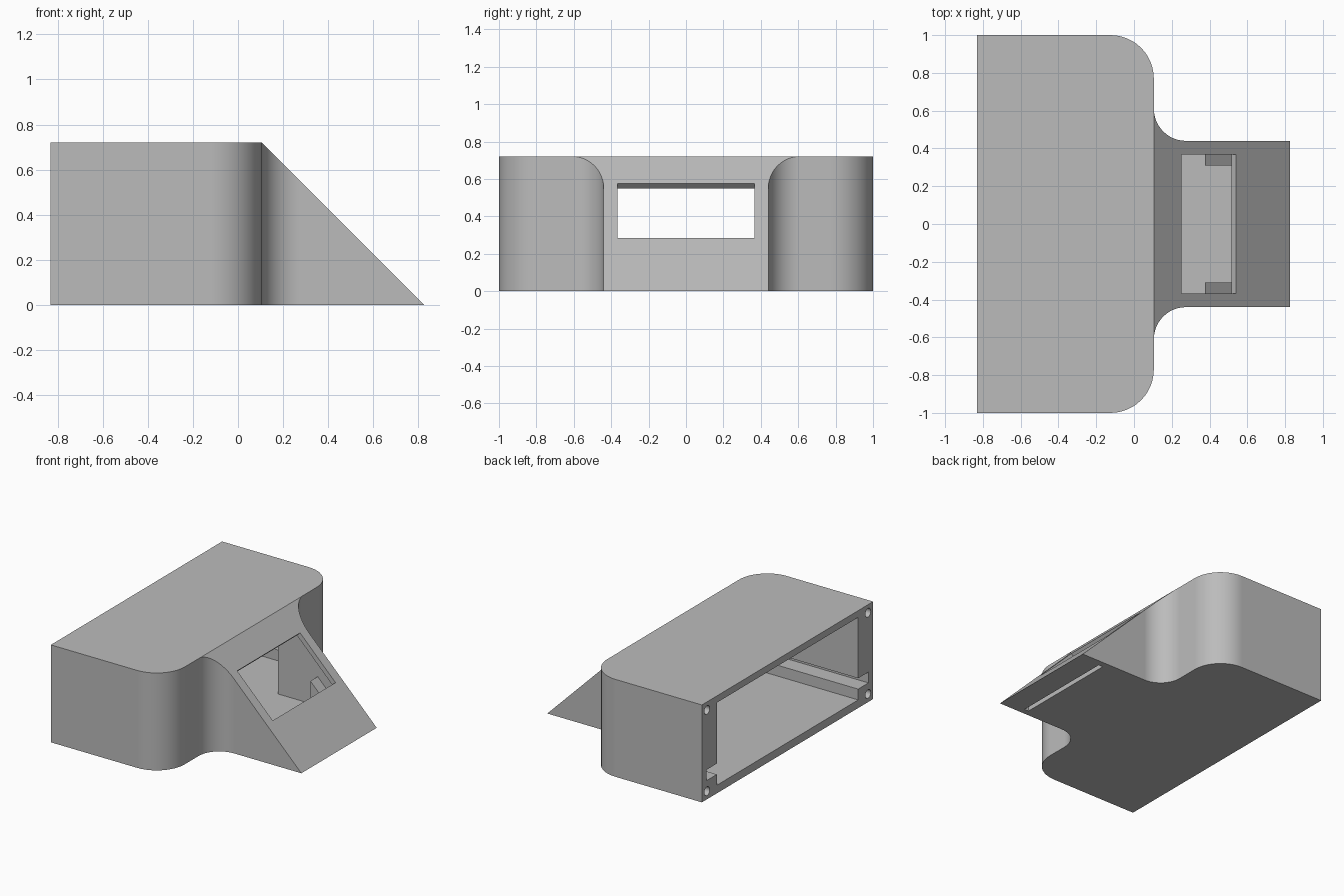
import bpy, bmesh, math
from mathutils import Vector

cube = bpy.data.objects.get("Cube")
if cube:
    bpy.data.objects.remove(cube, do_unlink=True)

grey = bpy.data.materials.new("plain grey")
grey.use_nodes = True
grey.diffuse_color = (0.5, 0.5, 0.5, 1)
grey.node_tree.nodes["Principled BSDF"].inputs["Base Color"].default_value = (0.5, 0.5, 0.5, 1)


def prism(name, points, offset):
    """Closed prism from a planar loop of 3D points swept by offset."""
    bm = bmesh.new()
    base = bm.faces.new([bm.verts.new(p) for p in points])
    swept = bmesh.ops.extrude_face_region(bm, geom=[base], use_keep_orig=True)
    moved = [g for g in swept["geom"] if isinstance(g, bmesh.types.BMVert)]
    bmesh.ops.translate(bm, verts=moved, vec=Vector(offset))
    bmesh.ops.recalc_face_normals(bm, faces=bm.faces[:])
    mesh = bpy.data.meshes.new(name)
    bm.to_mesh(mesh)
    bm.free()
    mesh.materials.append(grey)
    obj = bpy.data.objects.new(name, mesh)
    bpy.context.collection.objects.link(obj)
    return obj


def side_prism(name, xz, y0, y1):
    return prism(name, [(x, y0, z) for x, z in xz], (0, y1 - y0, 0))


def box(name, x0, x1, y0, y1, z0, z1):
    return side_prism(name, [(x0, z0), (x1, z0), (x1, z1), (x0, z1)], y0, y1)


def combine(target, tool, operation="DIFFERENCE"):
    mod = target.modifiers.new("bool", "BOOLEAN")
    mod.operation, mod.solver, mod.object = operation, "EXACT", tool
    bpy.context.view_layer.objects.active = target
    bpy.ops.object.modifier_apply(modifier=mod.name)
    bpy.data.objects.remove(tool, do_unlink=True)


def arc(cx, cy, r, a0, a1, steps=12):
    angles = [math.radians(a0 + (a1 - a0) * i / steps) for i in range(steps + 1)]
    return [(cx + r * math.cos(a), cy + r * math.sin(a)) for a in angles]


HEIGHT, BACK, FRONT, TIP = 0.72, -0.83, 0.105, 0.826
FLOOR, CEILING = 0.06, 0.67

# Plan outline: wide body, rounded shoulders, filleted into the neck
half = [(BACK, 1)] + arc(FRONT - 0.23, 0.77, 0.23, 90, 0)
half += arc(FRONT + 0.17, 0.61, 0.17, 180, 270) + [(TIP, 0.44)]
outline = half + [(x, -y) for x, y in reversed(half)]
housing = prism("housing", [(x, y, 0) for x, y in outline], (0, 0, HEIGHT))

# Sloping face of the neck
run = 0.1
combine(housing, side_prism("slope_cutter", [
    (TIP + run, -run), (TIP + run, HEIGHT + run), (TIP - HEIGHT - run, HEIGHT + run)], -1.2, 1.2))

# Main cavity open at the rear, and the wedge cavity in the neck
combine(housing, box("cavity_cutter", BACK - 0.1, 0.05, -0.825, 0.825, FLOOR, CEILING))
inner = 0.775
combine(housing, side_prism("neck_cutter", [
    (0, FLOOR), (inner - FLOOR, FLOOR), (inner - CEILING, CEILING), (0, CEILING)], -0.395, 0.395))

# Window cut square to the slope
out, inn = 0.1, -0.04
combine(housing, side_prism("window_cutter", [
    (0.25 + out, 0.575 + out), (0.54 + out, 0.285 + out),
    (0.54 + inn, 0.285 + inn), (0.25 + inn, 0.575 + inn)], -0.367, 0.367))

# Wedge supports behind the window
for s in (-1, 1):
    combine(housing, side_prism("support", [
        (0.375, 0.03), (0.62, 0.03), (0.375, 0.275)], s * 0.31, s * 0.42), "UNION")

# Thin slot through the floor near the tip
combine(housing, box("slot_cutter", 0.61, 0.645, -0.395, 0.395, -0.1, 0.1))

# Board grooves in the side walls and screw holes in the rear corners
for s in (-1, 1):
    combine(housing, box("groove_cutter", BACK - 0.1, -0.04, s * 0.8, s * 0.945, 0.14, 0.22))
    for z in (0.06, 0.66):
        ring = arc(s * 0.94, z, 0.032, 0, 345, 23)
        combine(housing, prism("hole_cutter", [(BACK - 0.1, y, h) for y, h in ring], (0.3, 0, 0)))

# Smooth the rounded walls and keep the flats flat
bpy.ops.object.select_all(action="DESELECT")
housing.select_set(True)
bpy.context.view_layer.objects.active = housing
bpy.ops.object.shade_smooth_by_angle(angle=math.radians(30))
weighted = housing.modifiers.new("weighted normals", "WEIGHTED_NORMAL")
weighted.keep_sharp = True
